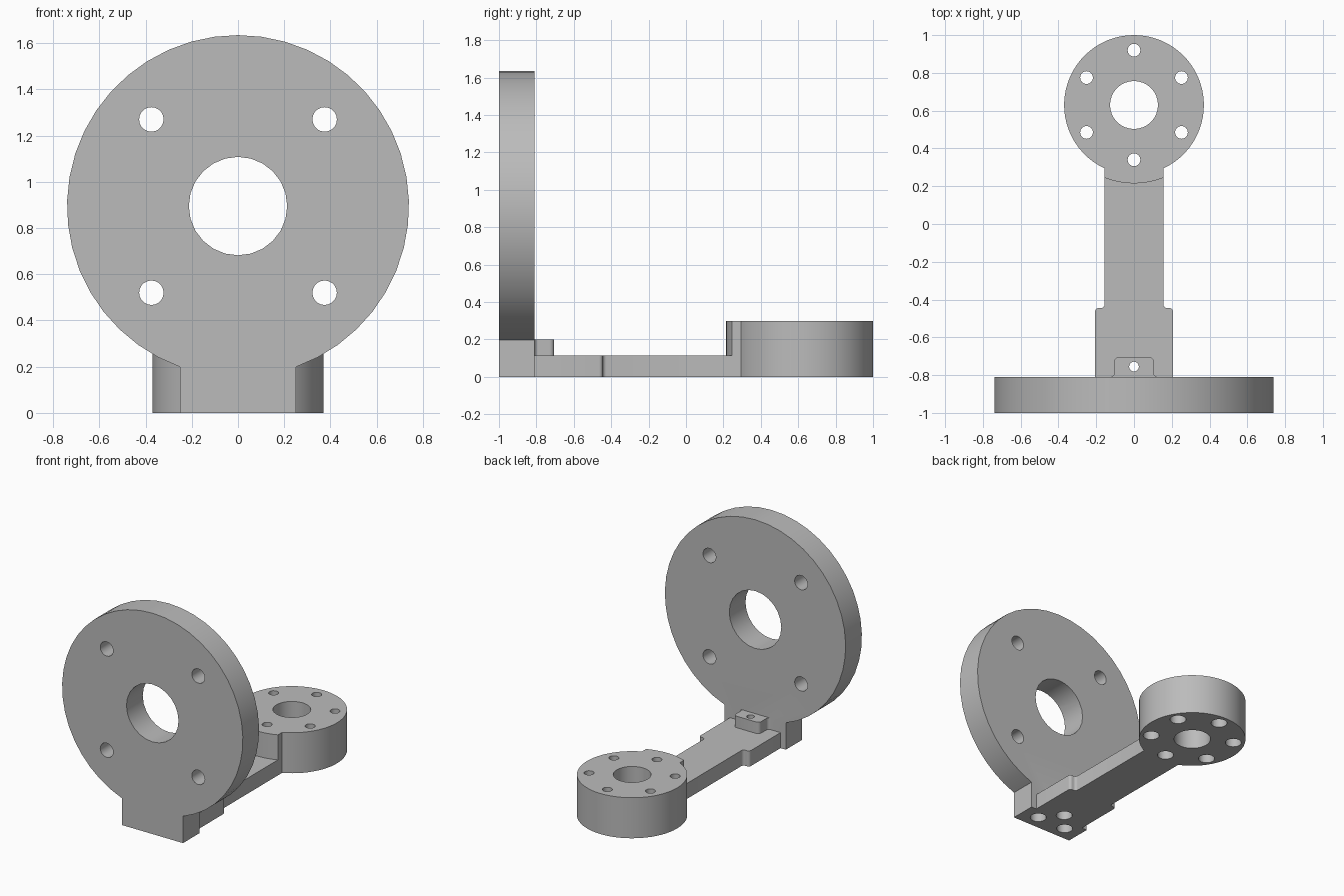
import bpy, bmesh, math
from math import pi, cos, sin, acos

cube = bpy.data.objects.get("Cube")
if cube:
    bpy.data.objects.remove(cube, do_unlink=True)

# Single grey material
grey = bpy.data.materials.new("plain grey")
grey.use_nodes = True
colour = (0.5, 0.5, 0.5, 1)
grey.diffuse_color = colour
bsdf = next(n for n in grey.node_tree.nodes if n.type == 'BSDF_PRINCIPLED')
bsdf.inputs["Base Color"].default_value = colour


def arc(cx, cy, r, a0, a1, n):
    return [(cx + r * cos(a0 + (a1 - a0) * i / n),
             cy + r * sin(a0 + (a1 - a0) * i / n)) for i in range(n + 1)]


def mirrored(half):
    """Close a right-hand half outline by mirroring it across x = 0."""
    return half + [(-x, y) for x, y in reversed(half) if x > 1e-5]


def circle(cx, cy, r, n):
    return arc(cx, cy, r, 0, 2 * pi, n)[:-1]


def prisms(name, items):
    """One object from (outline, low, high, axis) extrusions along Y or Z."""
    bm = bmesh.new()
    for pts, lo, hi, axis in items:
        put = (lambda p, d: (p[0], d, p[1])) if axis == 'Y' else (lambda p, d: (p[0], p[1], d))
        a = [bm.verts.new(put(p, lo)) for p in pts]
        b = [bm.verts.new(put(p, hi)) for p in pts]
        bm.faces.new(a)
        bm.faces.new(b)
        for i in range(len(pts)):
            j = (i + 1) % len(pts)
            bm.faces.new((a[i], a[j], b[j], b[i]))
    bmesh.ops.recalc_face_normals(bm, faces=bm.faces)
    mesh = bpy.data.meshes.new(name)
    bm.to_mesh(mesh)
    bm.free()
    mesh.materials.append(grey)
    ob = bpy.data.objects.new(name, mesh)
    bpy.context.collection.objects.link(ob)
    return ob


def combine(target, other, operation):
    mod = target.modifiers.new(operation.lower(), 'BOOLEAN')
    mod.operation, mod.solver, mod.object = operation, 'EXACT', other
    bpy.context.view_layer.objects.active = target
    bpy.ops.object.modifier_apply(modifier=mod.name)
    bpy.data.objects.remove(other, do_unlink=True)


DISC_Z, DISC_R = 0.895, 0.74
HUB_Y, HUB_R = 0.63, 0.37
NECK, NECK_R = 0.155, 0.415

# Upright disc with its square foot
bracket = prisms("mounting_bracket", [(mirrored(
    [(0.25, 0)] + arc(0, DISC_Z, DISC_R, -acos(0.25 / DISC_R), pi / 2, 20)),
    -1, -0.81, 'Y')])

# Flat arm, stepped with small fillets, running into the hub
arm = prisms("arm", [(mirrored(
    [(0.207, -0.9)] + arc(0.187, -0.465, 0.02, 0, pi / 2, 4)
    + arc(0.175, -0.425, 0.02, -pi / 2, -pi, 4) + [(NECK, 0.4)]),
    0, 0.115, 'Z')])

# Round hub with a full-height neck ending in an arc
hub = prisms("hub", [(mirrored(
    arc(0, HUB_Y, NECK_R, -pi / 2, -acos(NECK / NECK_R), 5)
    + arc(0, HUB_Y, HUB_R, -acos(NECK / HUB_R), pi / 2, 28)),
    0, 0.3, 'Z')])

# Screw tab standing against the disc
tab = prisms("screw_tab", [(mirrored(
    [(0.125, -0.85)] + arc(0.125, -0.79, 0.02, -pi / 2, -pi, 4)
    + arc(0.08, -0.73, 0.025, 0, pi / 2, 4)),
    0.05, 0.2, 'Z')])

for part in (arm, hub, tab):
    combine(bracket, part, 'UNION')

# Through holes: disc centre and bolts, hub centre and bolts, tab screw
ring = [(0.29 * cos(pi / 2 + k * pi / 3), HUB_Y + 0.29 * sin(pi / 2 + k * pi / 3))
        for k in range(6)]
bores = [(circle(0, DISC_Z, 0.213, 24), -1.1, -0.7, 'Y'),
         (circle(0, HUB_Y, 0.127, 32), -0.1, 0.4, 'Z'),
         (circle(0, -0.755, 0.026, 16), -0.1, 0.3, 'Z')]
bores += [(circle(sx * 0.375, DISC_Z + sz * 0.375, 0.053, 20), -1.1, -0.7, 'Y')
          for sx in (-1, 1) for sz in (-1, 1)]
bores += [(circle(x, y, 0.034, 16), -0.1, 0.4, 'Z') for x, y in ring]
combine(bracket, prisms("bore_cutters", bores), 'DIFFERENCE')

# Wider screw-head recesses from below
recesses = ring + [(0, -0.755), (-0.12, -0.893), (0.12, -0.893)]
combine(bracket, prisms("recess_cutters", [
    (circle(x, y, 0.056, 20), -0.1, 0.11, 'Z') for x, y in recesses]), 'DIFFERENCE')

bpy.ops.object.select_all(action='DESELECT')
bracket.select_set(True)
bpy.context.view_layer.objects.active = bracket
bpy.ops.object.shade_smooth_by_angle(angle=math.radians(30))
